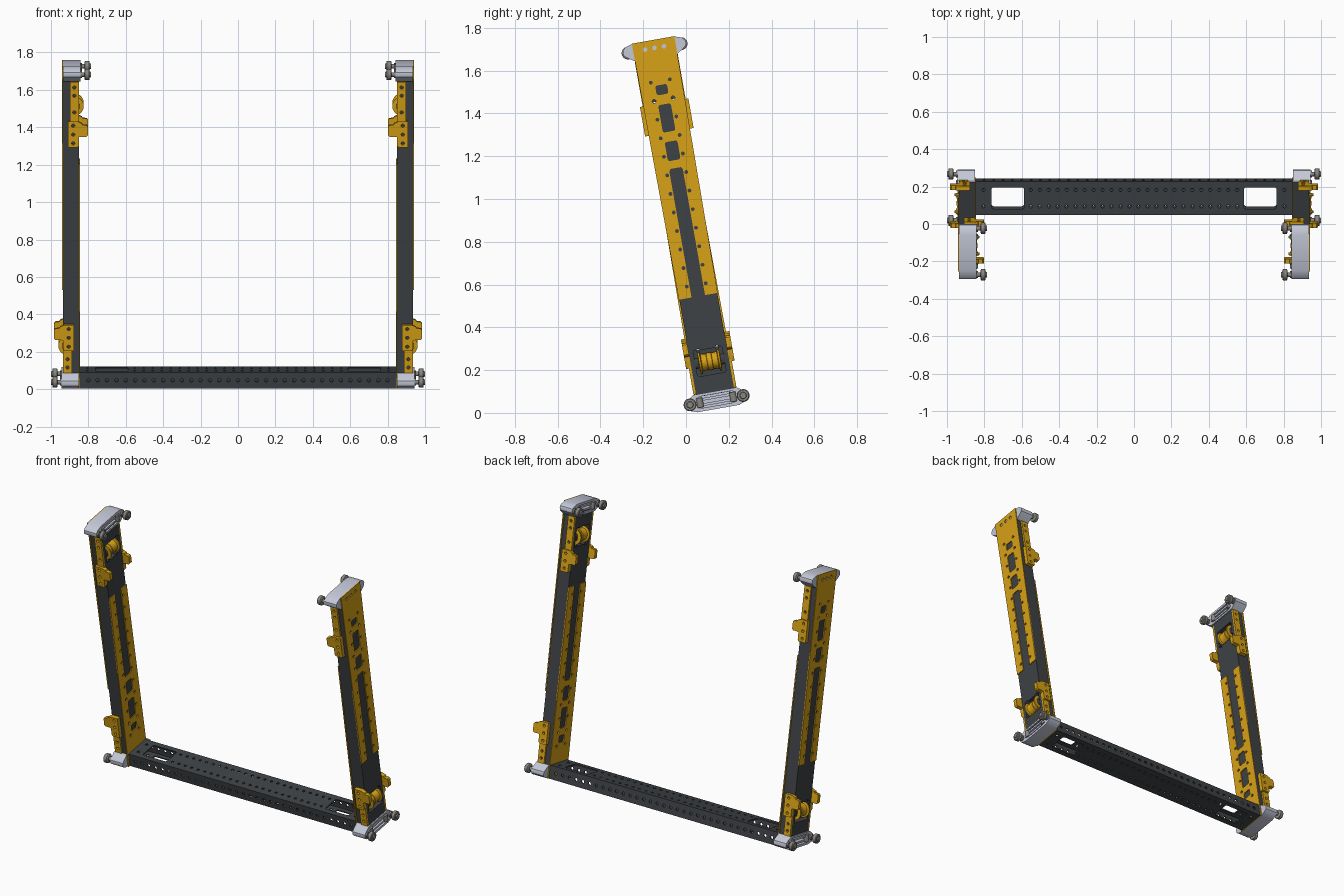
import bpy, bmesh
from math import sin, cos, pi, radians
from mathutils import Matrix, Vector

if "Cube" in bpy.data.objects:
    bpy.data.objects.remove(bpy.data.objects["Cube"])

L = 1.75                                   # upright length
TILT = Matrix.Rotation(radians(10), 4, 'X')
BEAM = Matrix.Translation((0, .15, .02)) @ TILT
POST = Matrix.Translation((.893, .15, .02)) @ TILT
FLIP = Matrix.Translation((0, 0, L)) @ Matrix.Rotation(pi, 4, 'Y')


def material(name, rgb):
    m = bpy.data.materials.new(name)
    m.diffuse_color = (*rgb, 1)
    m.use_nodes = True
    m.node_tree.nodes["Principled BSDF"].inputs["Base Color"].default_value = m.diffuse_color
    return m


YELLOW = material("yellow_metal", (.68, .36, .008))
DARK = material("dark_metal", (.048, .054, .06))
SILVER = material("silver_metal", (.55, .58, .68))
WHEEL = material("wheel_grey", (.25, .24, .22))

# column order for profile axes (a, b, thickness) -> local (s, v, w)
def axes(a, b, c):
    m = Matrix.Identity(4)
    for col, k in enumerate((a, b, c)):
        for row in range(3):
            m[row][col] = 1.0 if row == k else 0.0
    return m


VW, SW, SV = axes(1, 2, 0), axes(0, 2, 1), axes(0, 1, 2)


def finish(name, bm, matrix, mat, mirror):
    bmesh.ops.transform(bm, matrix=matrix, verts=bm.verts)
    bmesh.ops.remove_doubles(bm, verts=bm.verts, dist=1e-5)
    bmesh.ops.recalc_face_normals(bm, faces=bm.faces)
    for f in bm.faces:
        f.smooth = True
    me = bpy.data.meshes.new(name)
    bm.to_mesh(me)
    bm.free()
    me.set_sharp_from_angle(angle=radians(32))
    me.materials.append(mat)
    ob = bpy.data.objects.new(name, me)
    bpy.context.collection.objects.link(ob)
    if mirror:
        ob.modifiers.new("other_side", 'MIRROR')
    return ob


def circle(a, b, r, n=12):
    return [(a + r * cos(2 * pi * i / n), b + r * sin(2 * pi * i / n)) for i in range(n)]


def rrect(a, b, w, h, r=.01):
    pts = []
    for k, (x, y) in enumerate(((1, 1), (-1, 1), (-1, -1), (1, -1))):
        for j in range(4):
            t = pi / 2 * (k + j / 3)
            pts.append((a + x * (w / 2 - r) + r * cos(t), b + y * (h / 2 - r) + r * sin(t)))
    return pts


def slab(name, loops, lo, hi, plane, frame, mat, mirror=True):
    """Filled outline (first loop) with holes (other loops), thick from lo to hi."""
    cu = bpy.data.curves.new(name, 'CURVE')
    cu.dimensions, cu.fill_mode, cu.extrude = '2D', 'BOTH', (hi - lo) / 2
    for pts in loops:
        sp = cu.splines.new('POLY')
        sp.points.add(len(pts) - 1)
        for p, (a, b) in zip(sp.points, pts):
            p.co = (a, b, 0, 1)
        sp.use_cyclic_u = True
    tmp = bpy.data.objects.new("tmp", cu)
    me = bpy.data.meshes.new_from_object(tmp)
    bm = bmesh.new()
    bm.from_mesh(me)
    bpy.data.objects.remove(tmp)
    bpy.data.meshes.remove(me)
    bpy.data.curves.remove(cu)
    return finish(name, bm, frame @ plane @ Matrix.Translation((0, 0, (lo + hi) / 2)), mat, mirror)


def lathe(name, profile, centre, axis, frame, mat, n=24):
    """Round part from (distance, radius) pairs along a local axis 0, 1 or 2."""
    bm = bmesh.new()
    rings = []
    for t, r in profile:
        ring = []
        for a, b in circle(0, 0, r, n):
            p = Vector(centre)
            p[axis] += t
            p[(axis + 1) % 3] += a
            p[(axis + 2) % 3] += b
            ring.append(bm.verts.new(p))
        rings.append(ring)
    for r0, r1 in zip(rings, rings[1:]):
        for i in range(n):
            bm.faces.new((r0[i], r0[(i + 1) % n], r1[(i + 1) % n], r1[i]))
    bm.faces.new(rings[0])
    bm.faces.new(rings[-1])
    finish(name, bm, frame, mat, True)


def box(a0, a1, b0, b1):
    return [(a0, b0), (a1, b0), (a1, b1), (a0, b1)]


# Each upright is two half-turned copies of one end assembly
for end, frame, c, e in (("lower", POST, .278, 1), ("upper", POST @ FLIP, .368, -1)):
    through = [circle(v, w, .01) for v in (-.045, .045) for w in (.283, L - .283)]

    # half of the dark tube, with the pulley window
    slab(end + "_tube_half", [box(-.09, .09, .07, L - .07), rrect(0, .225, .136, .125)] + through,
         0, .042, VW, frame, DARK)

    # perforated side plate with an open slot
    outline = [(-.101, 0), (.101, 0), (.092, 1.217), (.032, 1.217), (.032, .618), (.024, .608),
               (-.024, .608), (-.032, .618), (-.032, 1.217), (-.092, 1.217)]
    holes = [rrect(0, .526, .06, .09), rrect(0, .37, .06, .13), rrect(0, .236, .056, .046)]
    holes += [circle(v, .038, .011) for v in (-.045, 0, .045)]
    holes += [circle(v, 1.163 - .088 * i, .009) for v in (-.045, .045) for i in range(12)]
    slab(end + "_side_plate", [outline] + holes, -.048, -.042, VW, frame, YELLOW)

    # end cap with eared profile and pocket
    half = [(.097, 0), (.134, .012), (.147, .024), (.15, .037), (.147, .05), (.134, .062), (.102, .083)]
    cap = half + [(-v, w) for v, w in reversed(half)]
    slab(end + "_cap_body", [cap], -.042, .018, VW, frame, SILVER)
    slab(end + "_cap_rim", [cap, rrect(0, .043, .17, .055, .008)], .018, .05, VW, frame, SILVER)
    for i, w in enumerate((.03, .055)):
        slab(f"{end}_cap_rib_{i}", [box(-.066, .066, w - .006, w + .006)], .016, .046, VW, frame, SILVER)

    # guide wheels on the cap ears and small bearings beside them
    for side, sg in (("front", -1), ("back", 1)):
        lathe(f"{end}_{side}_wheel", [(.04, .013), (.05, .013), (.05, .019), (.06, .019), (.06, .012),
              (.072, .012), (.072, .024), (.076, .03), (.096, .03), (.1, .026), (.1, .016), (.107, .014)],
              (0, .126 * sg, .04), 0, frame, WHEEL)
        lathe(f"{end}_{side}_bearing", [(-.024, .012), (-.022, .016), (.022, .016), (.024, .012)],
              (.044, .079 * sg, .042), 2, frame, WHEEL, 16)

        # mounting strip and lug block on the narrow tube face
        v0, v1, v2 = .09 * sg, .102 * sg, .115 * sg
        strip = box(-.006, .042, .085, c - .06)
        slab(f"{end}_{side}_strip",
             [strip] + [circle(.018, w, .009) for w in ((.115, .16) if e > 0 else (.115, .16, .25))],
             min(v0, v1), max(v0, v1), SW, frame, YELLOW)
        lug = [(-.016, -.07), (.036, -.07), (.042, -.06), (.042, -.015), (.052, -.012), (.082, -.012),
               (.09, -.004), (.09, .042), (.084, .05), (.062, .052), (.058, .06), (.044, .066),
               (.036, .07), (-.016, .07)]
        slab(f"{end}_{side}_lug",
             [[(s, c + e * d) for s, d in lug]] + [circle(.012, c + d, .009) for d in (-.048, 0, .048)],
             min(v0, v2), max(v0, v2), SW, frame, YELLOW)

        # pulley bearing blocks at the window ends
        slab(f"{end}_{side}_pulley_block", [rrect(.02, .225, .05, .05, .015)],
             *sorted((.052 * sg, .069 * sg)), SW, frame, DARK)

    # flanged pulley
    lathe(end + "_pulley", [(-.052, .03), (-.05, .052), (-.042, .052), (-.038, .04), (-.013, .037),
          (-.011, .041), (.011, .041), (.013, .037), (.038, .04), (.042, .052), (.05, .052), (.052, .03)],
          (.016, 0, .225), 1, frame, YELLOW, 32)

# Hollow cross beam from four perforated walls
X, V0, V1, H = .845, -.088, .094, .086
vm = (V0 + V1) / 2
flat = [box(-X, X, V0, V1)] + [rrect(x, vm, .175, .118, .012) for x in (-.675, .675)]
flat += [circle(-.552 + .048 * i, vm + v, .009, 10) for i in range(24) for v in (-.045, .045)]
flat += [circle(x, vm + v, .009, 10) for x in (-.805, .805) for v in (-.045, .045)]
slab("beam_top", flat, H - .008, H, SV, BEAM, DARK, False)
slab("beam_bottom", flat, 0, .008, SV, BEAM, DARK, False)
upright_wall = [box(-X, X, .008, H - .008)] + [circle(-.8 + .05 * i, H / 2, .01, 10) for i in range(33)]
slab("beam_front", upright_wall, V0, V0 + .008, SW, BEAM, DARK, False)
slab("beam_back", upright_wall, V1 - .008, V1, SW, BEAM, DARK, False)
